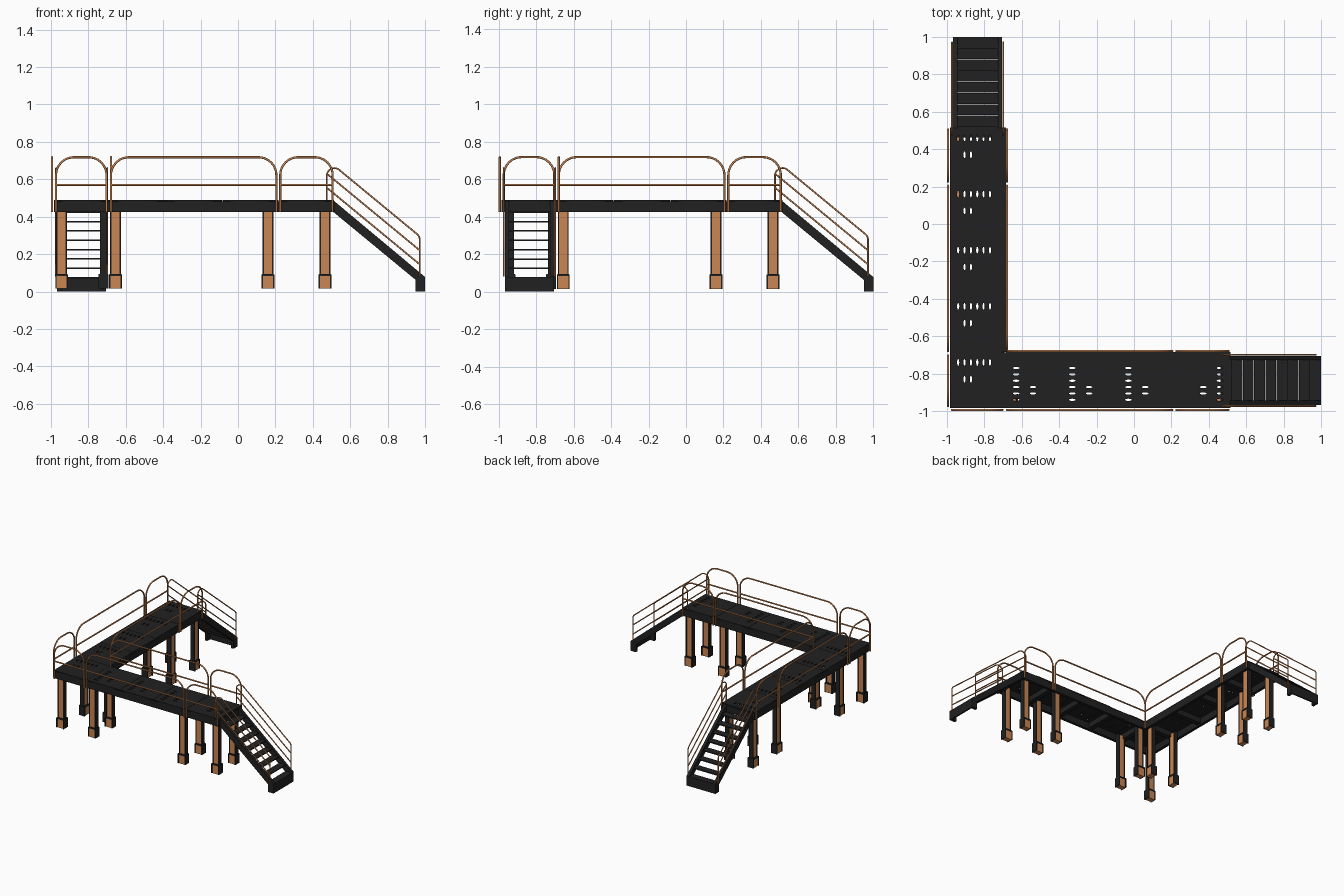
import bpy, bmesh, math
from mathutils import Vector

if "Cube" in bpy.data.objects:
    bpy.data.objects.remove(bpy.data.objects["Cube"])

def material(name, col):
    m = bpy.data.materials.new(name)
    m.diffuse_color = (*col, 1)
    m.use_nodes = True
    m.node_tree.nodes["Principled BSDF"].inputs["Base Color"].default_value = m.diffuse_color
    return m

BLACK = material("dark_steel", (0.015, 0.015, 0.015))
ORANGE = material("copper_paint", (0.6, 0.24, 0.085))

def place(p, swap):
    """Second wing is the first one mirrored across the diagonal."""
    return (p[1], p[0], p[2]) if swap else tuple(p)

def finish(name, bm, mat):
    bmesh.ops.recalc_face_normals(bm, faces=bm.faces)
    me = bpy.data.meshes.new(name)
    bm.to_mesh(me)
    bm.free()
    me.materials.append(mat)
    ob = bpy.data.objects.new(name, me)
    bpy.context.collection.objects.link(ob)
    return ob

def prism(bm, profile, y0, y1, swap):
    """Extrude an x-z profile from y0 to y1."""
    a = [bm.verts.new(place((x, y0, z), swap)) for x, z in profile]
    b = [bm.verts.new(place((x, y1, z), swap)) for x, z in profile]
    bm.faces.new(a)
    bm.faces.new(b[::-1])
    for i in range(len(a)):
        j = (i + 1) % len(a)
        bm.faces.new((a[i], b[i], b[j], a[j]))

def boxes(name, dims, mat, swap):
    """dims: list of (x0, x1, y0, y1, z0, z1)."""
    bm = bmesh.new()
    for x0, x1, y0, y1, z0, z1 in dims:
        prism(bm, [(x0, z0), (x1, z0), (x1, z1), (x0, z1)], y0, y1, swap)
    return finish(name, bm, mat)

def curve_mesh(name, cu, mat):
    tmp = bpy.data.objects.new(name, cu)
    bpy.context.collection.objects.link(tmp)
    bpy.context.view_layer.update()
    dg = bpy.context.evaluated_depsgraph_get()
    me = bpy.data.meshes.new_from_object(tmp.evaluated_get(dg))
    bpy.data.objects.remove(tmp)
    me.materials.clear()
    me.materials.append(mat)
    ob = bpy.data.objects.new(name, me)
    bpy.context.collection.objects.link(ob)
    return ob

def add_spline(cu, pts, cyclic=False):
    s = cu.splines.new('POLY')
    s.points.add(len(pts) - 1)
    for p, q in zip(s.points, pts):
        p.co = (*q, 1)
    s.use_cyclic_u = cyclic

def rounded(pts, r, n=8):
    """Round the inner corners of an open x-z path."""
    out = [pts[0]]
    for a, b, c in zip(pts, pts[1:], pts[2:]):
        a, b, c = Vector(a), Vector(b), Vector(c)
        u, v = (a - b).normalized(), (c - b).normalized()
        half = u.angle(v) / 2
        d = r / math.tan(half)
        p, q = b + u * d, b + v * d
        cen = b + (u + v).normalized() * (r / math.sin(half))
        for i in range(n + 1):
            t = (p - cen).lerp(q - cen, i / n).normalized() * r
            out.append(tuple(cen + t))
    return out + [pts[-1]]

def tubes(name, paths, y, swap, radius=0.0058):
    cu = bpy.data.curves.new(name, 'CURVE')
    cu.dimensions = '3D'
    cu.bevel_depth = radius
    cu.bevel_resolution = 2
    cu.use_fill_caps = True
    for path in paths:
        add_spline(cu, [place((x, y, z), swap) for x, z in path])
    ob = curve_mesh(name, cu, ORANGE)
    ob.data.shade_smooth()

def guard_rail(name, x0, x1, y, swap):
    hoop = rounded([(x0, 0.425), (x0, 0.718), (x1, 0.718), (x1, 0.425)], 0.095)
    tubes(name, [hoop, [(x0, 0.57), (x1, 0.57)]], y, swap)

def leg(name, x, y, swap):
    """H-section post with a wider shoe."""
    steel, core = [], []
    for w, d, z0, z1 in ((0.029, 0.018, 0.09, 0.47), (0.034, 0.027, 0.015, 0.092)):
        for s in (-1, 1):
            a, b = sorted((x + s * w, x + s * (w - 0.007)))
            steel.append((a, b, y - d, y + d, z0, z1))
        core.append((x - w + 0.007, x + w - 0.007, y - d * 0.8, y + d * 0.8, z0, z1 - 0.008))
    steel.append((x - 0.031, x + 0.031, y - 0.025, y + 0.025, 0.084, 0.095))
    boxes(name + "_flanges", steel, BLACK, swap)
    boxes(name + "_web", core, ORANGE, swap)

def deck_panel(name, k, flip, swap):
    """Plate with two rows of oval drain holes."""
    x0 = -0.985 + 0.3 * k
    x1 = x0 + 0.3
    cu = bpy.data.curves.new(name, 'CURVE')
    cu.dimensions = '2D'
    cu.fill_mode = 'BOTH'
    cu.extrude = 0.004
    g = 0.001
    add_spline(cu, [place(p, swap) for p in ((x0 + g, -0.985, 0), (x1 - g, -0.985, 0),
                                             (x1 - g, -0.685, 0), (x0 + g, -0.685, 0))], True)
    row = [-0.94 + 0.034 * i for i in range(6)]
    for off, ys in ((0.055, row), (0.145, row[1:3])):
        cx = x1 - off if flip else x0 + off
        for cy in ys:
            ring = [(i * math.tau / 12) for i in range(12)]
            add_spline(cu, [place((cx + 0.018 * math.cos(t), cy + 0.006 * math.sin(t), 0), swap)
                            for t in ring], True)
    ob = curve_mesh(name, cu, BLACK)
    ob.location.z = 0.484

def stairs(tag, swap):
    # side stringers
    side = [(0.51, 0.487), (1.0, 0.078), (1.0, 0.0), (0.95, 0.0), (0.95, 0.062), (0.51, 0.425)]
    bm = bmesh.new()
    for y0, y1 in ((-0.967, -0.945), (-0.727, -0.705)):
        prism(bm, side, y0, y1, swap)
    finish(tag + "_stair_stringers", bm, BLACK)
    # treads and the closed bottom step
    treads = [(0.951 - 0.06 * i, 1.0 - 0.06 * i, -0.95, -0.722,
               0.07 + 0.05 * i, 0.078 + 0.05 * i) for i in range(9)]
    treads = [(a - 0.009, b, c, d, e, f) for a, b, c, d, e, f in treads]
    treads.append((0.988, 1.0, -0.967, -0.705, 0.0, 0.078))
    boxes(tag + "_stair_treads", treads, BLACK, swap)
    # handrails with three sloping bars
    for side_name, y in (("outer", -0.973), ("inner", -0.699)):
        main = rounded([(0.475, 0.425), (0.475, 0.705), (0.972, 0.295), (0.972, 0.08)], 0.04)
        bars = [[(0.475, 0.705 - d), (0.972, 0.295 - d)] for d in (0.075, 0.15)]
        tubes(f"{tag}_stair_{side_name}_handrail", [main] + bars, y, swap, 0.0045)

for tag, swap in (("front", False), ("left", True)):
    # deck panels (the corner panel belongs to the left wing)
    for k in range(0 if swap else 1, 5):
        deck_panel(f"{tag}_deck_panel_{k}", k, swap or k == 4, swap)
    # edge beams and cross beams
    frame = [(-0.985, 0.515, -0.985, -0.962, 0.425, 0.48),
             (-0.685, 0.515, -0.708, -0.685, 0.425, 0.48)]
    for k in range(1, 5):
        x = -0.985 + 0.3 * k
        frame.append((x - 0.02, x + 0.02, -0.962, -0.708, 0.435, 0.48))
    frame.append((0.495, 0.515, -0.962, -0.708, 0.425, 0.48))
    boxes(tag + "_deck_frame", frame, BLACK, swap)
    # legs
    for i, x in enumerate((-0.655, 0.16, 0.465)):
        leg(f"{tag}_outer_leg_{i}", x, -0.937, swap)
        leg(f"{tag}_inner_leg_{i}", x, -0.72, swap)
    # guard rails
    guard_rail(tag + "_corner_rail", -0.973, -0.703, -0.994, swap)
    for side_name, y in (("outer", -0.994), ("inner", -0.679)):
        guard_rail(f"{tag}_{side_name}_long_rail", -0.679, 0.205, y, swap)
        guard_rail(f"{tag}_{side_name}_short_rail", 0.226, 0.506, y, swap)
    stairs(tag, swap)

leg("corner_leg", -0.943, -0.937, False)
